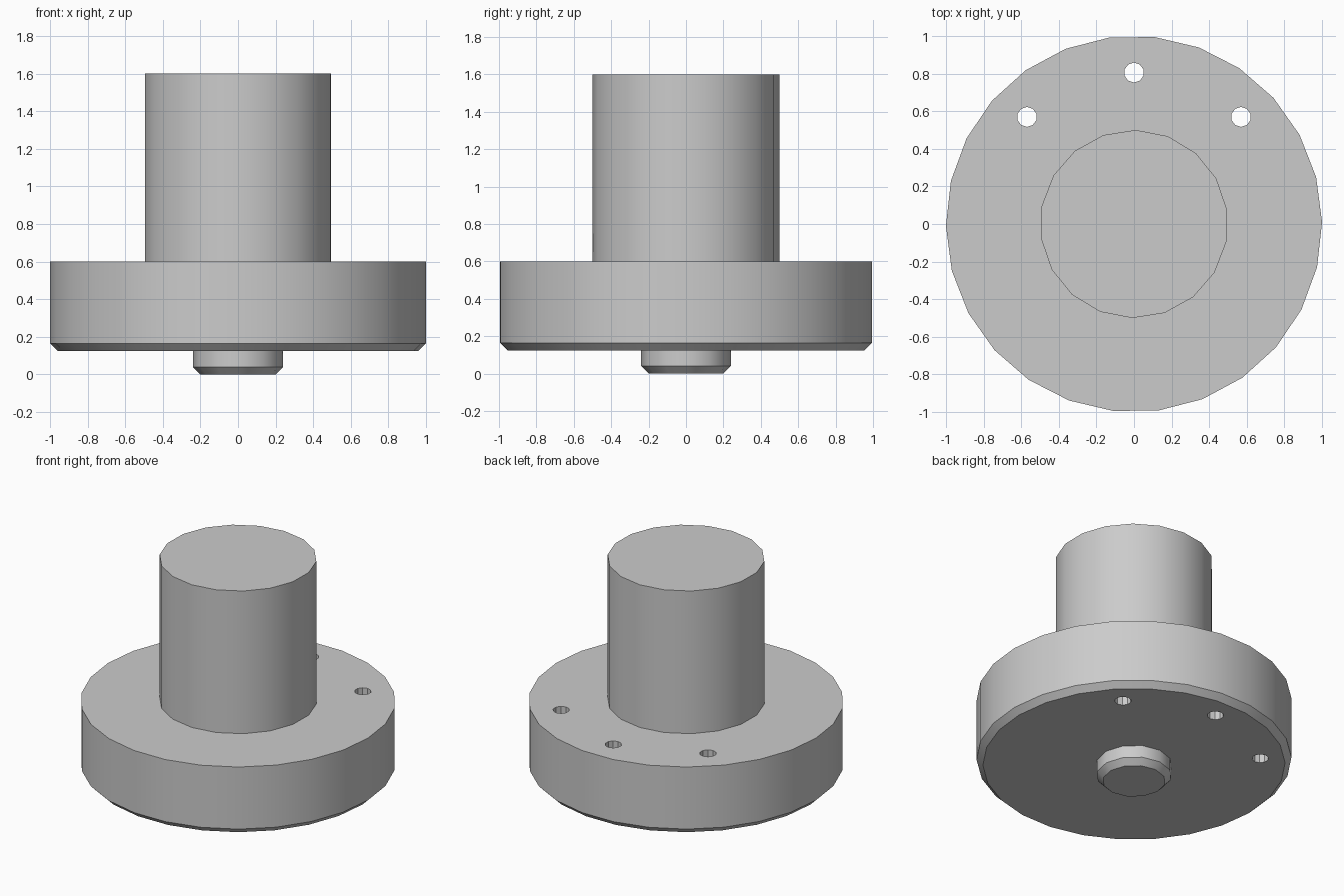
import bpy, bmesh
from math import radians
from mathutils import Matrix, Vector

default = bpy.data.objects.get("Cube")
if default:
    bpy.data.objects.remove(default, do_unlink=True)

# Plain grey metal
grey = bpy.data.materials.new("grey metal")
grey.use_nodes = True
grey.diffuse_color = (0.6, 0.6, 0.6, 1)
grey.node_tree.nodes["Principled BSDF"].inputs["Base Color"].default_value = grey.diffuse_color


def turned(name, profile, sides, phase=0, centre=(0, 0)):
    """Closed round part from (radius, height) pairs, listed bottom to top."""
    bm = bmesh.new()
    rings = []
    for radius, z in profile:
        spin = Matrix.Translation((*centre, z)) @ Matrix.Rotation(radians(phase), 4, "Z")
        rings.append(bmesh.ops.create_circle(bm, segments=sides, radius=radius, matrix=spin)["verts"])
    for low, high in zip(rings, rings[1:]):
        for i in range(sides):
            j = (i + 1) % sides
            bm.faces.new((low[i], low[j], high[j], high[i]))
    bm.faces.new(rings[0])
    bm.faces.new(rings[-1])
    bmesh.ops.recalc_face_normals(bm, faces=bm.faces)
    mesh = bpy.data.meshes.new(name)
    bm.to_mesh(mesh)
    bm.free()
    mesh.materials.append(grey)
    obj = bpy.data.objects.new(name, mesh)
    bpy.context.collection.objects.link(obj)
    return obj


def activate(obj):
    bpy.ops.object.select_all(action="DESELECT")
    obj.select_set(True)
    bpy.context.view_layer.objects.active = obj


# Flange with a chamfered lower rim, round shaft above, chamfered pin below
flange = turned("flange", [(0.96, 0.125), (1, 0.165), (1, 0.6)], 26, 7.5)
shaft = turned("shaft", [(0.5, 0.6), (0.5, 1.6)], 18, -1)
pin = turned("locating_pin", [(0.2, 0), (0.24, 0.04), (0.24, 0.125)], 12, 3)

# Three through holes along the back of the flange
for angle in (45, 90, 135):
    spot = Matrix.Rotation(radians(angle), 2) @ Vector((0.805, 0))
    cutter = turned("hole_cutter", [(0.053, 0), (0.053, 0.8)], 10, 0, spot)
    cutter.hide_render = True
    cut = flange.modifiers.new("bolt hole", "BOOLEAN")
    cut.operation = "DIFFERENCE"
    cut.solver = "EXACT"
    cut.object = cutter
    activate(flange)
    bpy.ops.object.modifier_apply(modifier=cut.name)
    bpy.data.objects.remove(cutter, do_unlink=True)

# Smooth round walls with crisp rims
for part in (flange, shaft, pin):
    activate(part)
    bpy.ops.object.shade_smooth_by_angle(angle=radians(31))
